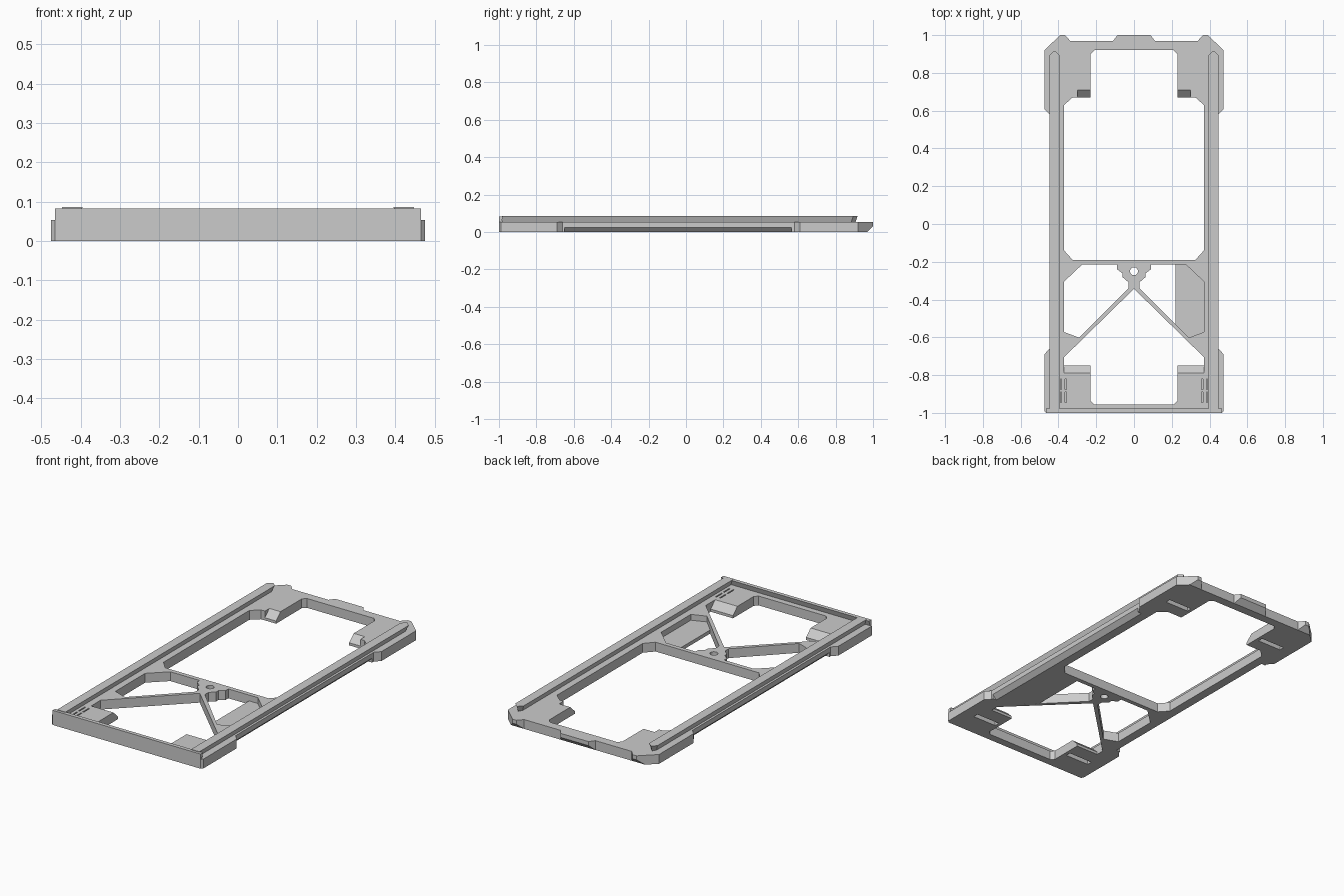
import bpy, bmesh, math

if "Cube" in bpy.data.objects:
    bpy.data.objects.remove(bpy.data.objects["Cube"])

TOP = 0.053


def prism(name, pts, a, b, axis="z"):
    """Extrude a closed profile from a to b along z (xy), x (yz) or y (xz)."""
    place = {"z": lambda p, t: (p[0], p[1], t),
             "x": lambda p, t: (t, p[0], p[1]),
             "y": lambda p, t: (p[0], t, p[1])}[axis]
    bm = bmesh.new()
    low = [bm.verts.new(place(p, a)) for p in pts]
    high = [bm.verts.new(place(p, b)) for p in pts]
    bm.faces.new(low)
    bm.faces.new(high)
    n = len(pts)
    for i in range(n):
        j = (i + 1) % n
        bm.faces.new((low[i], low[j], high[j], high[i]))
    bmesh.ops.recalc_face_normals(bm, faces=bm.faces)
    mesh = bpy.data.meshes.new(name)
    bm.to_mesh(mesh)
    bm.free()
    obj = bpy.data.objects.new(name, mesh)
    bpy.context.collection.objects.link(obj)
    return obj


def mirrored(pts):
    """Complete a right-hand half outline with its reflection."""
    return pts + [(-x, y) for x, y in reversed(pts) if x != 0]


def flip(pts, s):
    return [(s * x, y) for x, y in pts]


def rect(x0, x1, y0, y1):
    return [(x0, y0), (x1, y0), (x1, y1), (x0, y1)]


def cut(target, cutter):
    cutter.hide_render = True
    mod = target.modifiers.new("cut", "BOOLEAN")
    mod.operation = "DIFFERENCE"
    mod.solver = "EXACT"
    mod.object = cutter
    bpy.context.view_layer.objects.active = target
    bpy.ops.object.modifier_apply(modifier=mod.name)
    bpy.data.objects.remove(cutter)


# Base frame outline
outline = mirrored([(0.465, -1), (0.475, -0.99), (0.475, -0.69), (0.447, -0.66),
                    (0.447, 0.58), (0.475, 0.61), (0.475, 0.92), (0.39, 1.0),
                    (0.365, 1.0), (0.338, 0.97), (0.11, 0.97), (0.088, 1.0)])
frame = prism("base_frame", outline, 0, TOP)

# Large rear window and front triangular window
rear = mirrored([(0.21, 0.92), (0.23, 0.9), (0.23, 0.67), (0.325, 0.67),
                 (0.37, 0.63), (0.37, -0.14), (0.325, -0.19)])
front = mirrored([(0, -0.343), (0.37, -0.705), (0.37, -0.75), (0.23, -0.75),
                  (0.23, -0.935), (0.212, -0.955)])
for hole in (rear, front):
    cut(frame, prism("window_cutter", hole, -0.1, 0.2))

# Side windows beside the diagonal struts, and the hub hole
side = [(0.09, -0.215), (0.275, -0.215), (0.37, -0.305), (0.37, -0.572),
        (0.29, -0.602), (0.03, -0.34), (0.03, -0.308), (0.06, -0.282),
        (0.06, -0.262), (0.09, -0.24)]
for s in (-1, 1):
    cut(frame, prism("side_window_cutter", flip(side, s), -0.1, 0.2))
circle = [(0.021 * math.cos(i * math.tau / 24), -0.25 + 0.021 * math.sin(i * math.tau / 24))
          for i in range(24)]
cut(frame, prism("hub_hole_cutter", circle, -0.1, 0.2))

# Chamfer under the back edge
cut(frame, prism("back_chamfer_cutter", [(0.96, -0.01), (1.02, -0.01), (1.02, 0.05)],
                 -0.6, 0.6, "x"))

for s in (-1, 1):
    # Undercut along the outer side between the corner pads
    cut(frame, prism("side_chamfer_cutter",
                     flip([(0.412, -0.01), (0.46, -0.01), (0.46, 0.038)], s),
                     -0.65, 0.565, "y"))
    # Sloped clip faces, front and back
    for pts, far in (([(-0.8, 0.0625), (-0.8, 0.08), (-0.74, 0.08), (-0.74, 0.0055)], 0.3699),
                     ([(0.72, 0.0625), (0.72, 0.08), (0.66, 0.08), (0.66, 0.0055)], 0.30)):
        cut(frame, prism("clip_slope_cutter", pts, s * 0.22, s * far, "x"))
    # Grooves under the corner pads
    for y in (-0.85, 0.76):
        cut(frame, prism("groove_cutter", flip(rect(0.25, 0.4, y - 0.015, y + 0.015), s),
                         -0.02, 0.025))
    # Narrow slits in the front corners
    for x in (0.358, 0.383):
        for y in (-0.875, -0.945):
            cut(frame, prism("slit_cutter", flip(rect(x, x + 0.007, y, y + 0.055), s),
                             0.03, 0.1))

# Undercut side rails with pointed rear ends
for s, label in ((-1, "left"), (1, "right")):
    rail = prism(label + "_rail", flip([(0.395, -0.985), (0.447, -0.985), (0.447, 0.895),
                                        (0.421, 0.918), (0.395, 0.895)], s), TOP, 0.086)
    for v in rail.data.vertices:
        if v.co.z < 0.06:
            v.co.x = s * (0.421 + (abs(v.co.x) - 0.421) * 0.5)
            if v.co.y > 0:
                v.co.y -= 0.012

# Front lip
lip = prism("front_lip", [(-1, TOP), (-1, 0.083), (-0.978, 0.083), (-0.988, TOP)],
            -0.465, 0.465, "x")

# Thin infill panel in the right side window
prism("infill_panel", [(0.22, -0.215), (0.275, -0.215), (0.37, -0.305), (0.37, -0.572),
                       (0.29, -0.602), (0.22, -0.531)], 0, 0.02)
